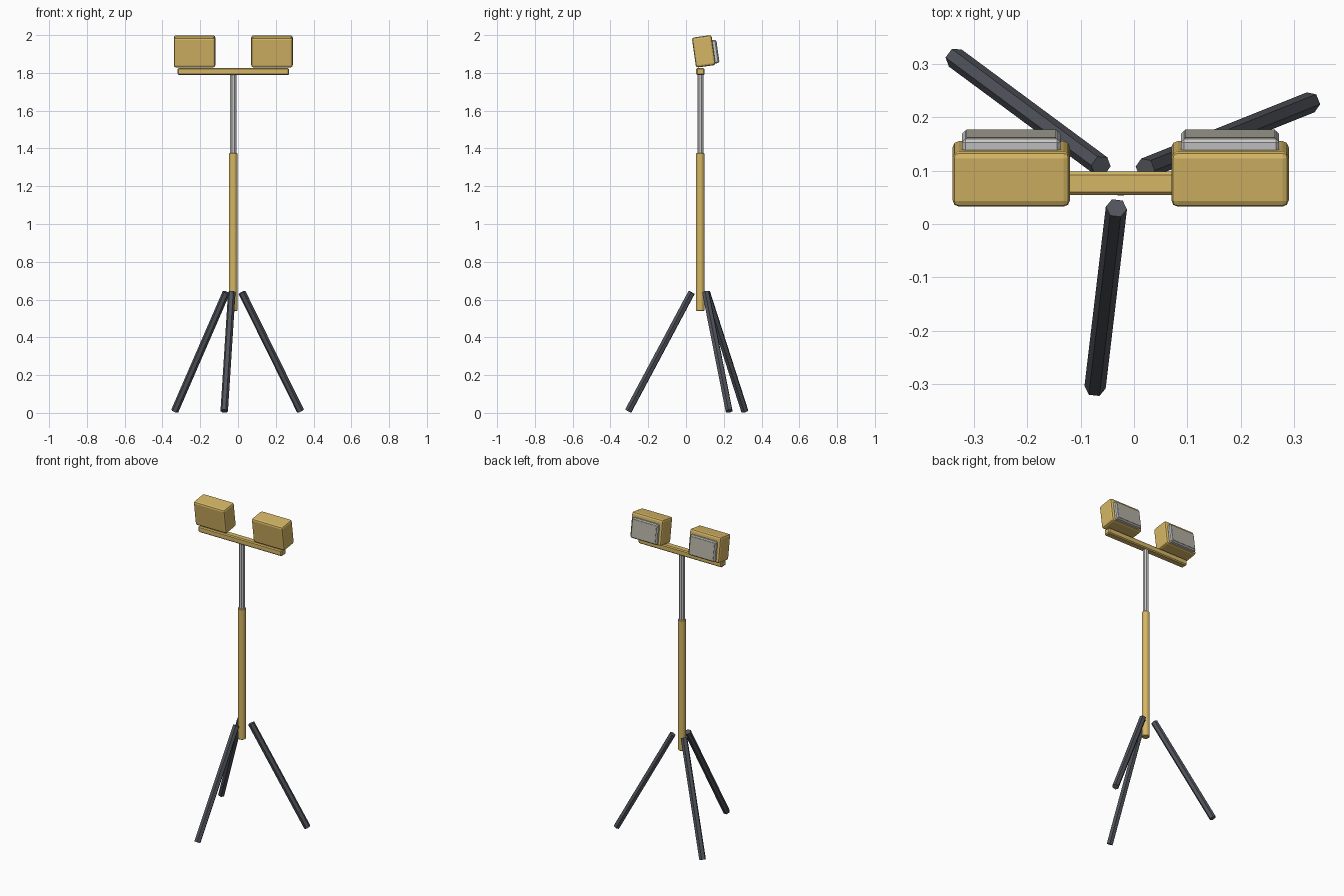
import bpy, bmesh, math
from mathutils import Vector, Matrix

cube = bpy.data.objects.get("Cube")
if cube:
    bpy.data.objects.remove(cube, do_unlink=True)


def material(name, rgb):
    mat = bpy.data.materials.new(name)
    mat.use_nodes = True
    mat.diffuse_color = (*rgb, 1)
    mat.node_tree.nodes["Principled BSDF"].inputs["Base Color"].default_value = (*rgb, 1)
    return mat


YELLOW = material("yellow paint", (0.67, 0.47, 0.13))
SILVER = material("silver metal", (0.58, 0.58, 0.58))
DARK = material("dark grey metal", (0.08, 0.088, 0.105))
GLASS = material("warm grey glass", (0.45, 0.43, 0.36))


def finish(name, bm, mat, matrix, bevel=0, segments=1):
    mesh = bpy.data.meshes.new(name)
    bm.to_mesh(mesh)
    bm.free()
    mesh.materials.append(mat)
    obj = bpy.data.objects.new(name, mesh)
    obj.matrix_world = matrix
    bpy.context.collection.objects.link(obj)
    if bevel:
        mod = obj.modifiers.new("edge bevel", "BEVEL")
        mod.width = bevel
        mod.segments = segments
    return obj


def box(name, size, mat, matrix, bevel, segments=1):
    bm = bmesh.new()
    bmesh.ops.create_cube(bm, size=1)
    bmesh.ops.scale(bm, vec=size, verts=bm.verts)
    return finish(name, bm, mat, matrix, bevel, segments)


def tube(name, start, end, radius, sides, mat, bevel=0, turn=0.0):
    start, end = Vector(start), Vector(end)
    axis = end - start
    bm = bmesh.new()
    bmesh.ops.create_cone(bm, cap_ends=True, segments=sides, radius1=radius,
                          radius2=radius, depth=axis.length)
    bmesh.ops.rotate(bm, verts=bm.verts, matrix=Matrix.Rotation(turn, 3, "Z"))
    matrix = Matrix.Translation((start + end) / 2) @ axis.to_track_quat("Z", "Y").to_matrix().to_4x4()
    return finish(name, bm, mat, matrix, bevel)


# Telescopic mast
PX, PY = -0.025, 0.076
tube("mast_lower", (PX, PY, 0.54), (PX, PY, 1.375), 0.024, 8, YELLOW, 0.003, math.pi / 8)
tube("mast_upper", (PX, PY, 1.3), (PX, PY, 1.8), 0.0175, 8, SILVER, 0, math.pi / 8)

# Crossbar
box("crossbar", (0.59, 0.044, 0.038), YELLOW, Matrix.Translation((PX, PY, 1.807)), 0.006)

# Tripod legs
legs = {
    "front_leg": ((-0.033, 0.03, 0.638), (-0.073, -0.306, 0.0095)),
    "back_left_leg": ((0.021, 0.104, 0.638), (0.331, 0.228, 0.0095)),
    "back_right_leg": ((-0.062, 0.109, 0.638), (-0.335, 0.311, 0.0095)),
}
for name, (top, foot) in legs.items():
    tube(name, foot, top, 0.02, 6, DARK, 0, math.pi / 6)

# Tilted floodlights facing the back
for side, x in (("left", 0.18), ("right", -0.23)):
    tilt = Matrix.Translation((x, 0.094, 1.914)) @ Matrix.Rotation(math.radians(8), 4, "X")
    box(side + "_lamp_body", (0.22, 0.105, 0.16), YELLOW, tilt, 0.012, 2)
    box(side + "_lamp_rim", (0.184, 0.03, 0.124), SILVER,
        tilt @ Matrix.Translation((0, 0.0575, -0.01)), 0.006)
    box(side + "_lamp_glass", (0.168, 0.004, 0.108), GLASS,
        tilt @ Matrix.Translation((0, 0.0725, -0.01)), 0)
